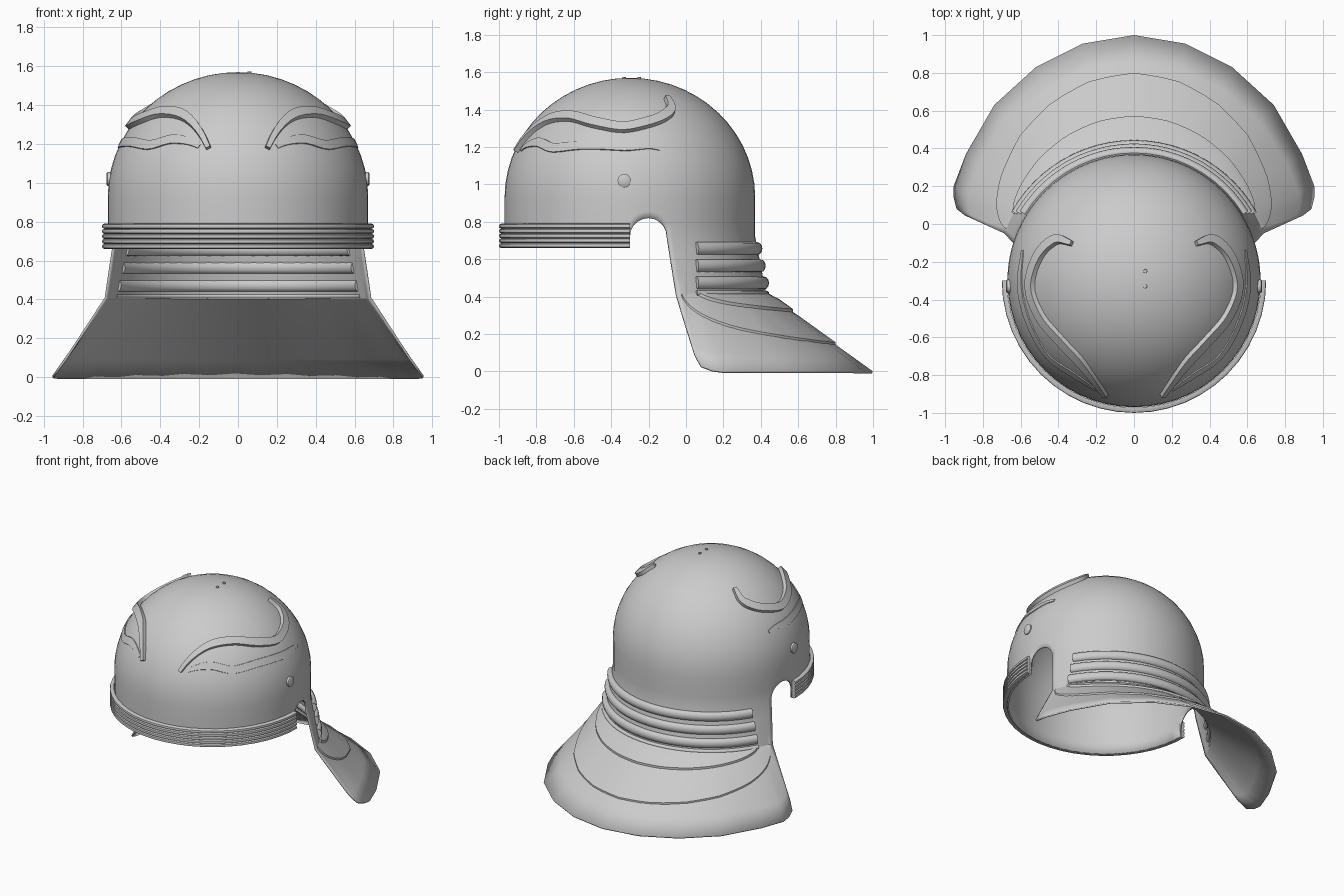
import bpy, bmesh, math
from mathutils import Vector

if "Cube" in bpy.data.objects:
    bpy.data.objects.remove(bpy.data.objects["Cube"])

CY, R, ZW, H = -0.30, 0.67, 0.93, 0.64      # dome centre y, radius, wall top, cap height
metal = bpy.data.materials.new("grey_metal")
metal.diffuse_color = (0.6, 0.6, 0.6, 1)
metal.use_nodes = True
metal.node_tree.nodes["Principled BSDF"].inputs["Base Color"].default_value = metal.diffuse_color


def make(name, bm, angle=35, outward=False):
    bmesh.ops.remove_doubles(bm, verts=bm.verts, dist=0.0004)
    bmesh.ops.dissolve_degenerate(bm, dist=0.0002, edges=bm.edges)
    bm.normal_update()
    if outward:
        if sum(f.normal.z * f.calc_area() for f in bm.faces) < 0:
            bmesh.ops.reverse_faces(bm, faces=bm.faces)
    else:
        bmesh.ops.recalc_face_normals(bm, faces=bm.faces)
    me = bpy.data.meshes.new(name)
    bm.to_mesh(me)
    bm.free()
    me.materials.append(metal)
    ob = bpy.data.objects.new(name, me)
    bpy.context.collection.objects.link(ob)
    bpy.ops.object.select_all(action='DESELECT')
    ob.select_set(True)
    bpy.context.view_layer.objects.active = ob
    bpy.ops.object.shade_smooth_by_angle(angle=math.radians(angle))
    return ob


def add_grid(bm, lines, closed=False):
    """Skin a list of equal-length point lines; closed sections get end caps."""
    vs = [[bm.verts.new(p) for p in line] for line in lines]
    n = len(vs[0])
    for a, b in zip(vs, vs[1:]):
        for i in range(n if closed else n - 1):
            j = (i + 1) % n
            bm.faces.new((a[i], a[j], b[j], b[i]))
    if closed:
        bm.faces.new(vs[0][::-1])
        bm.faces.new(vs[-1])


def polar(phi, r, z):
    """Angle is measured from the back centre (+y)."""
    return Vector((r * math.sin(phi), CY + r * math.cos(phi), z))


def flip(p):
    return Vector((-p[0], p[1], p[2]))


def both_sides(cols):
    """Mirror half a set of columns that starts on the centre line."""
    return [[flip(p) for p in c] for c in cols[:0:-1]] + cols


def interp(table, f):
    for (f0, *a), (f1, *b) in zip(table, table[1:]):
        if f <= f1:
            return Vector(a).lerp(Vector(b), (f - f0) / (f1 - f0))
    return Vector(table[-1][1:])


# ---- shell: dome, ear arches, neck and flared guard ----
PE = math.acos(0.2 / R)                     # angle of the rear arch side
JE = math.acos(0.25 / 0.73)                 # same edge at the guard junction
FR = [0, .09, .18, .27, .36, .45, .54, .63, .72, .79, .86, .90, .94, .97, 1]
RIM = [(0, 0, 1.0, 0), (.18, .27, .955, 0), (.36, .52, .83, 0), (.54, .74, .63, 0),
       (.72, .89, .37, 0), (.86, .955, .20, 0), (.90, .955, .14, .008),
       (.94, .94, .08, .03), (1, .895, .045, .09)]


def junction(f):
    return polar(f * JE, 0.73, 0.41)


def on_guard(f, t):
    return junction(f).lerp(interp(RIM, f), t)


def dome_column(phi, zb):
    cap = [polar(phi, R * math.sin(a), ZW + H * math.cos(a))
           for a in [math.pi / 2 * i / 14 for i in range(15)]]
    return cap + [polar(phi, R, ZW + (zb - ZW) * k / 3) for k in (1, 2, 3)]


cols = [dome_column(f * PE, 0.72) for f in FR]
for i in range(1, 10):                      # rounded ear opening
    t = math.pi * i / 10
    cols.append(dome_column(math.acos((0.1 + 0.1 * math.cos(t)) / R), 0.72 + 0.1 * math.sin(t)))
cols.append(dome_column(math.pi / 2 - 0.001, 0.72))
cols += [dome_column(math.pi / 2 * (1 + i / 14), 0.66) for i in range(15)]
neck = [[polar(f * PE, R, 0.72)]
        + [polar(f * (PE + (JE - PE) * k), R + 0.06 * k, 0.72 - 0.31 * k) for k in (.33, .67, 1)]
        + [on_guard(f, t) for t in (.25, .5, .75, 1)] for f in FR]
bm = bmesh.new()
add_grid(bm, both_sides(cols))
add_grid(bm, both_sides(neck))
shell = make("helmet_shell", bm, 25, outward=True)
sol = shell.modifiers.new("thickness", 'SOLIDIFY')
sol.thickness, sol.offset = 0.012, -1

# ---- ridged brow band around the front half ----
section = []
for i in range(5):
    z0 = 0.66 + 0.026 * i
    section += [(0.688, z0), (0.698, z0 + 0.005), (0.70, z0 + 0.013), (0.698, z0 + 0.021)]
section += [(0.688, 0.79), (0.672, 0.79), (0.672, 0.66)]
bm = bmesh.new()
add_grid(bm, [[polar(math.pi / 2 + math.pi * i / 24, r, z) for r, z in section]
              for i in range(25)], closed=True)
make("brow_band", bm, 40)

# ---- rounded rolls around the back of the neck ----
for n, (z, half, depth) in enumerate([(.657, .034, .026), (.565, .034, .026),
                                      (.473, .034, .026), (.418, .014, .016)]):
    r = 0.67 + 0.06 * (0.72 - z) / 0.31
    bm = bmesh.new()
    end = math.acos(0.355 / r)
    add_grid(bm, [[polar(end * i / 12, r + depth * math.cos(a), z + half * math.sin(a))
                   for a in [math.tau * k / 12 for k in range(12)]]
                  for i in range(-12, 13)], closed=True)
    make(f"neck_roll_{n + 1}", bm, 50)

# ---- two raised crescent steps on the guard ----
for name, reach, span, lift in (("outer_guard_step", .65, .97, .012),
                                ("inner_guard_step", .25, .86, .026)):
    cols = []
    for i in range(25):
        f = span * math.sin(math.pi / 2 * i / 24)
        t = max(reach * math.sqrt(max(0, 1 - (f / span) ** 2)), 0.004)
        up = Vector((0, 0, lift))
        cols.append([on_guard(f, 0) + up * .5, on_guard(f, t * .5) + up,
                     on_guard(f, t) + up, on_guard(f, t) - up * .2])
    bm = bmesh.new()
    add_grid(bm, both_sides(cols))
    make(name, bm, 30, outward=True)


# ---- embossed eyebrows following the dome ----
def on_dome(x, y):
    q = max(0.0, 1 - (x * x + (y - CY) ** 2) / R ** 2)
    p = Vector((x, y, ZW + H * math.sqrt(q)))
    n = Vector((x / R ** 2, (y - CY) / R ** 2, (p.z - ZW) / H ** 2)).normalized()
    return p, n


def smooth_path(pts, steps=5):
    pts = [Vector(p) for p in pts]
    ext = [2 * pts[0] - pts[1]] + pts + [2 * pts[-1] - pts[-2]]
    out = []
    for a, b, c, d in zip(ext, ext[1:], ext[2:], ext[3:]):
        for k in range(steps):
            t = k / steps
            out.append(.5 * (2 * b + (c - a) * t + (2 * a - 5 * b + 4 * c - d) * t * t
                             + (3 * b - a - 3 * c + d) * t ** 3))
    return out + [pts[-1]]


def dome_ridge(name, pts, width, height):
    path = [on_dome(*p) for p in smooth_path(pts)]
    last = len(path) - 1
    rings = []
    for i, (p, n) in enumerate(path):
        tan = path[min(i + 1, last)][0] - path[max(i - 1, 0)][0]
        side = tan.cross(n).normalized()
        w = width * min(1, .45 + 3 * min(i, last - i) / last)
        rings.append([p + side * w * a + n * h for a, h in
                      ((-1, -.015), (-.85, height), (.85, height), (1, -.015))])
    bm = bmesh.new()
    add_grid(bm, rings, closed=True)
    add_grid(bm, [[flip(p) for p in r] for r in rings], closed=True)
    make(name, bm, 40)


dome_ridge("eyebrows", [(.325, -.105), (.41, -.085), (.50, -.17), (.545, -.33), (.49, -.49),
                        (.38, -.62), (.27, -.74), (.15, -.90)], .032, .024)
dome_ridge("brow_creases", [(.59, -.14), (.605, -.33), (.56, -.52), (.46, -.70),
                            (.32, -.80), (.20, -.88)], .03, .004)

# ---- side rivets and small crown studs ----
bm = bmesh.new()
for s in (-1, 1):
    add_grid(bm, [[Vector((s * x, -.33 + r * math.cos(a), 1.02 + r * math.sin(a)))
                   for a in [math.tau * k / 16 for k in range(16)]]
                  for x, r in ((.655, .036), (.672, .036), (.677, .028))], closed=True)
make("side_rivets", bm)
bm = bmesh.new()
for y in (-.25, -.33):
    add_grid(bm, [[Vector((.06 + r * math.cos(a), y + r * math.sin(a), z))
                   for a in [math.tau * k / 8 for k in range(8)]]
                  for z, r in ((1.555, .012), (1.574, .010))], closed=True)
make("crown_studs", bm)
